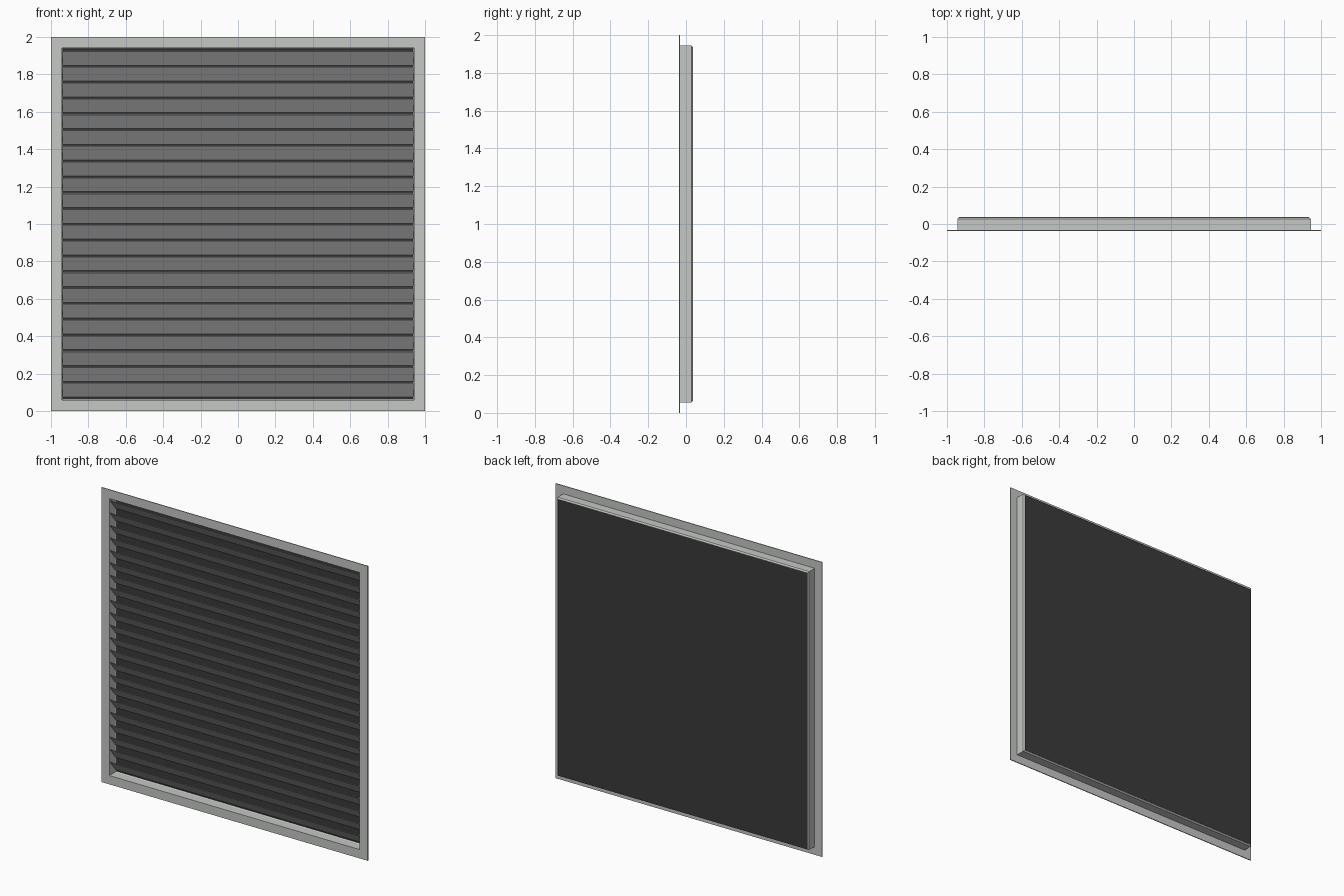
import bpy
import bmesh

cube = bpy.data.objects.get("Cube")
if cube:
    bpy.data.objects.remove(cube, do_unlink=True)


def material(name, rgb):
    mat = bpy.data.materials.new(name)
    mat.use_nodes = True
    mat.diffuse_color = (*rgb, 1)
    mat.node_tree.nodes["Principled BSDF"].inputs["Base Color"].default_value = (*rgb, 1)
    return mat


light_grey = material("light grey metal", (0.56, 0.58, 0.56))
dark_grey = material("dark grey backing", (0.043, 0.043, 0.043))


def finish(name, bm, mat):
    bmesh.ops.recalc_face_normals(bm, faces=bm.faces)
    mesh = bpy.data.meshes.new(name)
    bm.to_mesh(mesh)
    bm.free()
    mesh.materials.append(mat)
    obj = bpy.data.objects.new(name, mesh)
    bpy.context.collection.objects.link(obj)
    return obj


def square_sweep(name, profile, mat):
    """Carry a closed (half size, y) profile around a square opening."""
    bm = bmesh.new()
    corners = [(-1, -1), (1, -1), (1, 1), (-1, 1)]
    rings = [[bm.verts.new((sx * h, y, 1 + sz * h)) for h, y in profile]
             for sx, sz in corners]
    n = len(profile)
    for i, ring in enumerate(rings):
        after = rings[(i + 1) % 4]
        for j in range(n):
            k = (j + 1) % n
            bm.faces.new((ring[j], ring[k], after[k], after[j]))
    return finish(name, bm, mat)


def extrude_x(name, section, half, mat):
    """Prism along x from a (y, z) section."""
    bm = bmesh.new()
    left = [bm.verts.new((-half, y, z)) for y, z in section]
    face = bm.faces.new(left)
    moved = bmesh.ops.extrude_face_region(bm, geom=[face])["geom"]
    verts = [g for g in moved if isinstance(g, bmesh.types.BMVert)]
    bmesh.ops.translate(bm, verts=verts, vec=(2 * half, 0, 0))
    return finish(name, bm, mat)


# Front flange and sleeve with a chamfered rear lip
square_sweep("frame", [(1, -0.037), (1, -0.031), (0.945, -0.031), (0.945, 0.028),
                       (0.937, 0.036), (0.934, 0.036), (0.94, 0.027), (0.94, -0.037)],
             light_grey)

# Dark backing panel
extrude_x("back_panel", [(0.031, 0.065), (0.037, 0.065), (0.037, 1.935), (0.031, 1.935)],
          0.935, dark_grey)

# Slanted slats, upper edge towards the front
COUNT, PITCH, RISE, THICK = 22, 0.0845, 0.073, 0.004
FRONT, BACK = -0.031, 0.029
first = 1 - COUNT * PITCH / 2 + (PITCH - RISE - THICK) / 2
for i in range(COUNT):
    z = first + i * PITCH
    extrude_x(f"slat_{i + 1}", [(BACK, z), (FRONT, z + RISE),
                                (FRONT, z + RISE + THICK), (BACK, z + THICK)],
              0.9395, light_grey)
